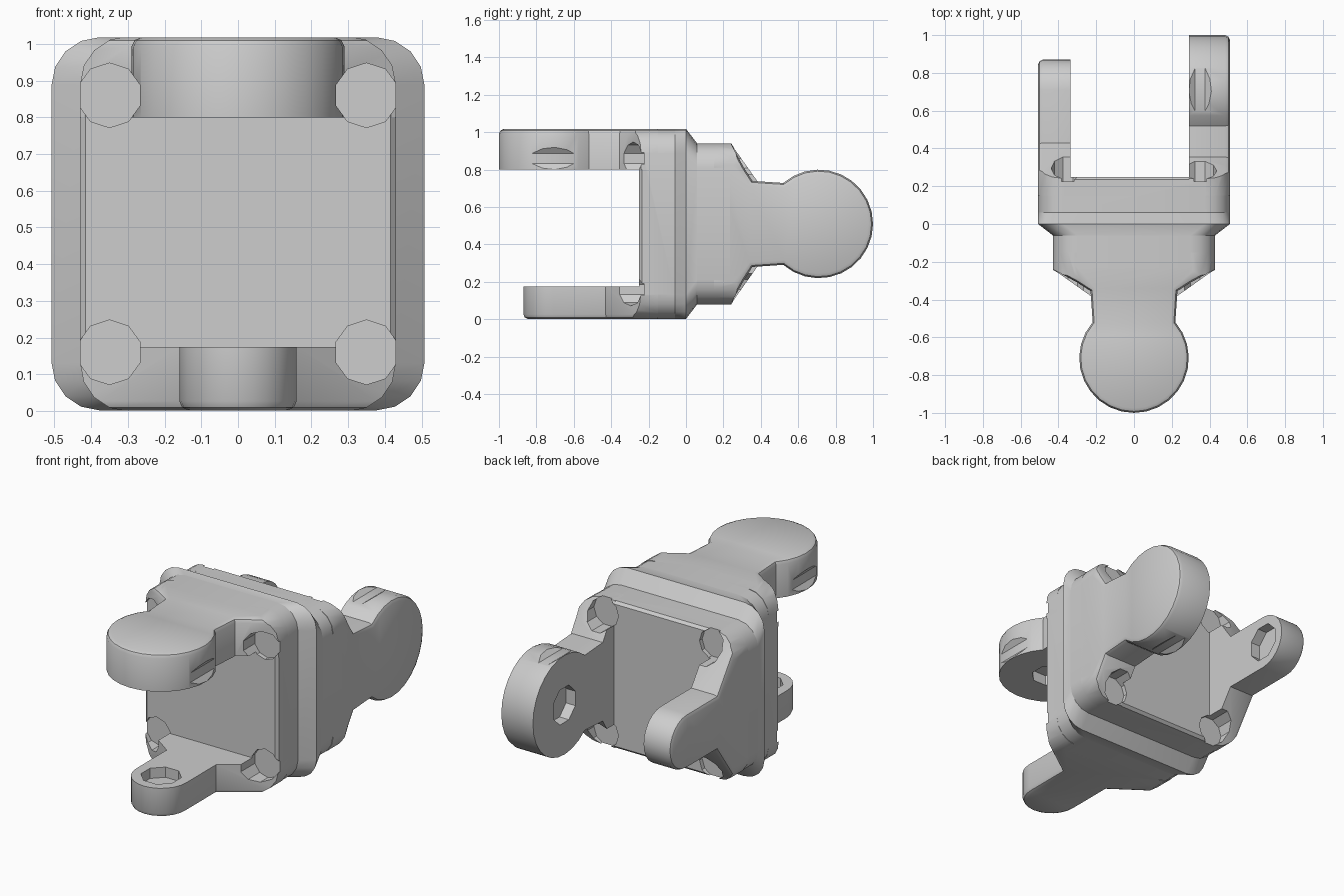
import bpy
import bmesh
from math import sin, cos, pi, radians
from mathutils import Vector

cube = bpy.data.objects.get("Cube")
if cube:
    bpy.data.objects.remove(cube)

MID = 0.51       # height of the joint axis
HALF = 0.508     # half size of the bracket
WAIST = 0.43     # half width of each block
PIN = 0.71       # distance of the pin axis from the flange

steel = bpy.data.materials.new("grey_metal")
steel.use_nodes = True
grey = (0.61, 0.61, 0.61, 1)
steel.diffuse_color = grey
steel.node_tree.nodes["Principled BSDF"].inputs["Base Color"].default_value = grey


# Local axes: u across the arm, v outward from the flange, w towards the arm's outer face
def to_front(u, v, w):
    return Vector((u, -v, MID + w))


def to_back(u, v, w):
    return Vector((w, v, MID + u))


def loft(name, rings):
    bm = bmesh.new()
    loops = [[bm.verts.new(p) for p in ring] for ring in rings]
    for a, b in zip(loops, loops[1:]):
        for i in range(len(a)):
            j = (i + 1) % len(a)
            bm.faces.new((a[i], a[j], b[j], b[i]))
    # Triangulated caps keep concave outlines exact
    caps = [bm.faces.new(loops[0]), bm.faces.new(loops[-1])]
    bmesh.ops.recalc_face_normals(bm, faces=bm.faces)
    bmesh.ops.triangulate(bm, faces=caps)
    if bm.calc_volume(signed=True) < 0:
        bmesh.ops.reverse_faces(bm, faces=bm.faces)
    mesh = bpy.data.meshes.new(name)
    bm.to_mesh(mesh)
    bm.free()
    obj = bpy.data.objects.new(name, mesh)
    bpy.context.collection.objects.link(obj)
    mesh.materials.append(steel)
    return obj


def rounded_ring(place, hu, hw, v, radius=0.13, steps=4):
    ring = []
    for k, (su, sw) in enumerate(((1, 1), (-1, 1), (-1, -1), (1, -1))):
        for i in range(steps + 1):
            t = (k + i / steps) * pi / 2
            ring.append(place(su * (hu - radius) + radius * cos(t), v,
                              sw * (hw - radius) + radius * sin(t)))
    return ring


def circle(radius, sides):
    return [(radius * cos((i + 0.5) * 2 * pi / sides), radius * sin((i + 0.5) * 2 * pi / sides))
            for i in range(sides)]


def arm_outline(root, radius, start, steps):
    half = list(root)
    for i in range(steps):
        t = radians(start + (180 - start) * i / steps)
        half.append((radius * sin(t), PIN - radius * cos(t)))
    return half + [(0, PIN + radius)] + [(-u, v) for u, v in reversed(half)]


def inset_outline(outline, amount):
    # Move every point inwards along its corner normal
    result = []
    for i, point in enumerate(outline):
        p = Vector(point)
        before = (p - Vector(outline[i - 1])).normalized()
        after = (Vector(outline[(i + 1) % len(outline)]) - p).normalized()
        normal = Vector((-before.y - after.y, before.x + after.x)).normalized()
        scale = max(normal.dot(Vector((-before.y, before.x))), 0.5)
        result.append(p + normal * amount / scale)
    return result


def measure(mesh):
    bm = bmesh.new()
    bm.from_mesh(mesh)
    volume = bm.calc_volume()
    closed = not any(e.is_boundary for e in bm.edges)
    bm.free()
    return volume, closed


def boolean(obj, cutter, operation):
    # Accept only a closed result of plausible volume; retry with self-intersection handling
    original = obj.data.copy()
    full = measure(original)[0]
    for use_self in (False, True):
        mod = obj.modifiers.new(operation.lower(), 'BOOLEAN')
        mod.object = cutter
        mod.operation = operation
        mod.solver = 'EXACT'
        mod.use_self = use_self
        bpy.context.view_layer.objects.active = obj
        bpy.ops.object.modifier_apply(modifier=mod.name)
        volume, closed = measure(obj.data)
        if closed and 0.5 * full < volume < 1.001 * full:
            break
        obj.data = original.copy()
    bpy.data.objects.remove(cutter)


def cut_screw_seats(obj, place, sides_w):
    for su in (-1, 1):
        for sw in sides_w:
            rings = [[place(su * 0.35 + a, v, sw * 0.35 + b) for a, b in circle(0.088, 10)]
                     for v in (0.225, 1.2)]
            boolean(obj, loft("seat_cutter", rings), 'DIFFERENCE')


def build_arm(name, place, outline, inner, outer):
    # Plate with a softened outer rim
    sign = 1 if outer > inner else -1
    rim = ((0, inner), (0, outer - sign * 0.025), (0.008, outer - sign * 0.008), (0.025, outer))
    arm = loft(name, [[place(u, v, w) for u, v in inset_outline(outline, amount)]
                      for amount, w in rim])
    # Round the root corners to follow the block
    limit = loft("limit", [rounded_ring(place, WAIST, HALF + 0.003, v) for v in (0.15, 1.3)])
    boolean(arm, limit, 'INTERSECT')
    cut_screw_seats(arm, place, (sign,))
    # Blind pin socket on the inner face
    rings = [[place(a, PIN + b, w) for a, b in circle(0.11, 8)]
             for w in (inner - sign * 0.06, inner + sign * 0.06)]
    boolean(arm, loft("socket_cutter", rings), 'DIFFERENCE')
    return arm


wide_arm = arm_outline([(0.46, 0.05), (0.46, 0.225), (0.4, 0.255), (0.3, 0.31), (0.23, 0.355)],
                       0.29, 49, 10)
slim_arm = arm_outline([(0.46, 0.05), (0.46, 0.225), (0.4, 0.26), (0.16, 0.43)], 0.16, 90, 6)

parts = []
for side, place, wide, slim in (("front", to_front, "top", "bottom"),
                                ("back", to_back, "left", "right")):
    # Block with a softened rim
    block = loft(side + "_block", [rounded_ring(place, WAIST, HALF, 0.06),
                                   rounded_ring(place, WAIST, HALF, 0.235),
                                   rounded_ring(place, WAIST - 0.015, HALF - 0.015, 0.25, 0.115)])
    cut_screw_seats(block, place, (-1, 1))
    parts.append(block)
    parts.append(build_arm(side + "_" + wide + "_arm", place, wide_arm, 0.29, HALF))
    parts.append(build_arm(side + "_" + slim + "_arm", place, slim_arm, -0.335, -HALF))

# Flange tapering into both blocks
parts.append(loft("flange", [rounded_ring(to_front, WAIST, HALF, 0.06),
                             rounded_ring(to_front, HALF, HALF, 0),
                             rounded_ring(to_front, HALF, WAIST, -0.06)]))

bpy.ops.object.select_all(action='DESELECT')
for part in parts:
    part.select_set(True)
bpy.context.view_layer.objects.active = parts[0]
bpy.ops.object.shade_smooth_by_angle(angle=radians(30))
